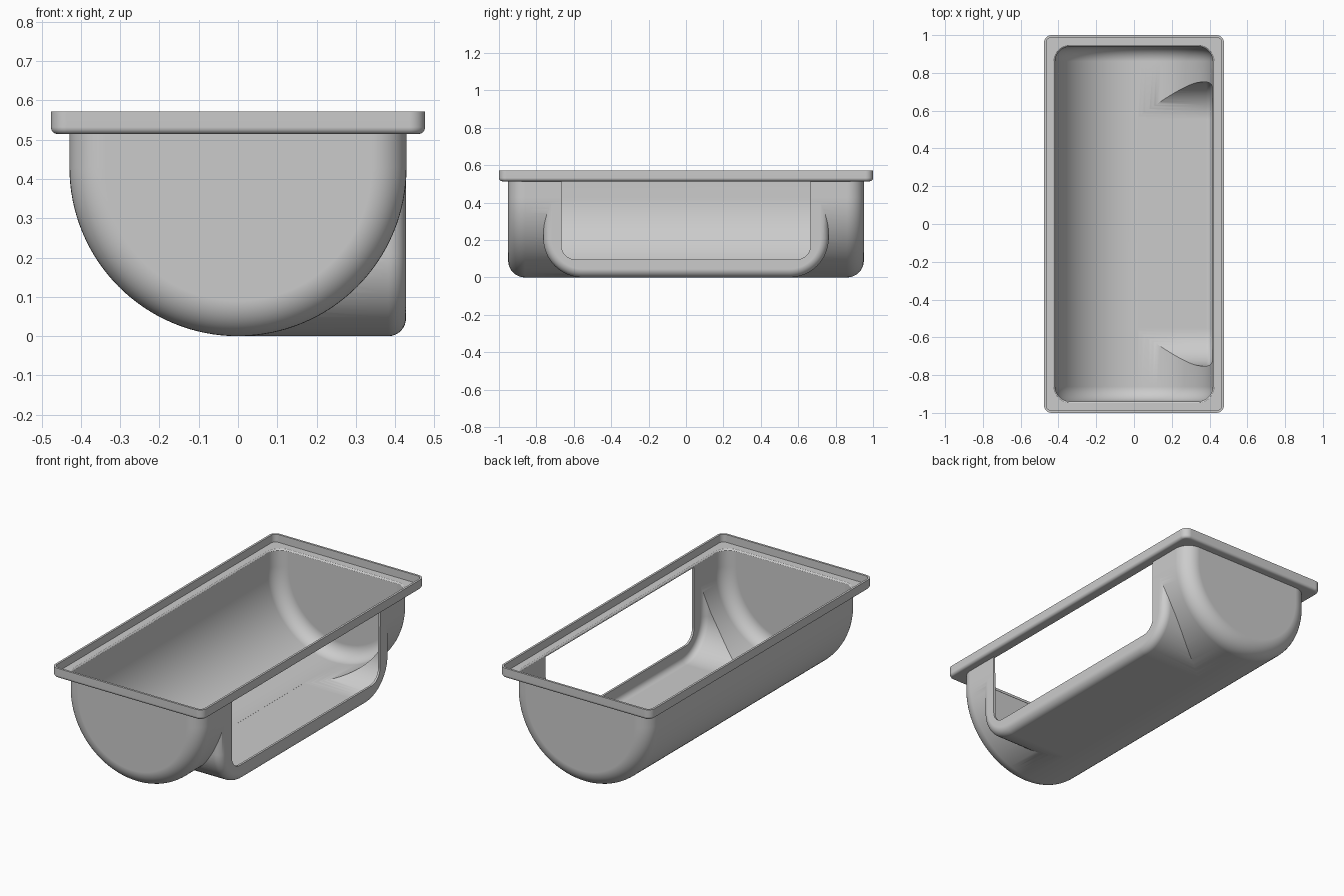
import bpy, bmesh
from math import sin, cos, pi, radians

if "Cube" in bpy.data.objects:
    bpy.data.objects.remove(bpy.data.objects["Cube"])

WALL = 0.012          # sheet thickness
RADIUS = 0.429        # half width of the round trough
HALF_LENGTH = 0.951
CORNER = 0.09         # rounding of the trough ends

grey = bpy.data.materials.new("plain_grey")
grey.use_nodes = True
colour = (0.6, 0.6, 0.6, 1)
grey.diffuse_color = colour
grey.node_tree.nodes["Principled BSDF"].inputs["Base Color"].default_value = colour


def arc(cx, cy, r, start, end, steps):
    angles = [radians(start + (end - start) * i / steps) for i in range(steps + 1)]
    return [(cx + r * cos(a), cy + r * sin(a)) for a in angles]


def loft(name, rings, closed=False):
    """Skin a list of equal-length point rings into a solid."""
    bm = bmesh.new()
    rows = [[bm.verts.new(p) for p in ring] for ring in rings]
    pairs = list(zip(rows, rows[1:]))
    if closed:
        pairs.append((rows[-1], rows[0]))
    else:
        bm.faces.new(rows[0])
        bm.faces.new(rows[-1])
    for a, b in pairs:
        for i in range(len(a)):
            j = (i + 1) % len(a)
            bm.faces.new((a[i], a[j], b[j], b[i]))
    bmesh.ops.recalc_face_normals(bm, faces=bm.faces)
    mesh = bpy.data.meshes.new(name)
    bm.to_mesh(mesh)
    bm.free()
    mesh.materials.append(grey)
    obj = bpy.data.objects.new(name, mesh)
    bpy.context.collection.objects.link(obj)
    return obj


def trough(name, t, top):
    """Half-round trough with rounded ends, inset by t."""
    r, end = CORNER - t, HALF_LENGTH - t
    steps = [(r * (1 - sin(a)), end - r + r * cos(a))
             for a in [pi / 2 * i / 10 for i in range(11)]]
    sections = [(d, -y) for d, y in steps] + [(d, y) for d, y in reversed(steps)]
    rings = []
    for d, y in sections:
        w = RADIUS - t - d
        outline = [(-w, top)] + arc(0, RADIUS, w, 180, 360, 64) + [(w, top)]
        rings.append([(x, y, z) for x, z in outline])
    return loft(name, rings)


def u_outline(w, bottom, top, r):
    """U shape in the side plane with rounded lower corners."""
    return ([(-w, top)] + arc(r - w, bottom + r, r, 180, 270, 16)
            + arc(w - r, bottom + r, r, 270, 360, 16) + [(w, top)])


def side_bay(name, t):
    """Squared bulge along the open side, inset by t."""
    face, e = RADIUS - 0.0015 - t, 0.045 - t
    sections = [(0.02, 0)]
    for i in range(9):
        a = pi / 2 * i / 8
        sections.append((face - e + e * sin(a), e * (1 - cos(a))))
    return loft(name, [[(x, y, z) for y, z in
                        u_outline(0.763 - t - d, t + d, 0.5, 0.21 - t - d)]
                       for x, d in sections])


def combine(target, tool, operation):
    mod = target.modifiers.new(operation, 'BOOLEAN')
    mod.operation, mod.object, mod.solver = operation, tool, 'EXACT'
    bpy.context.view_layer.objects.active = target
    bpy.ops.object.modifier_apply(modifier=mod.name)
    bpy.data.objects.remove(tool)


def finish(obj):
    bpy.ops.object.select_all(action='DESELECT')
    obj.select_set(True)
    bpy.context.view_layer.objects.active = obj
    bpy.ops.object.shade_smooth_by_angle(angle=radians(30))
    mod = obj.modifiers.new("even_shading", 'WEIGHTED_NORMAL')
    mod.keep_sharp = True


# Basin shell: outer form minus inner form
basin = trough("basin", 0, 0.52)
combine(basin, side_bay("outer_bay", 0), 'UNION')
hollow = trough("hollow", WALL, 0.6)
combine(hollow, side_bay("inner_bay", WALL), 'UNION')
combine(basin, hollow, 'DIFFERENCE')

# Large opening in the bay wall
window = loft("window", [[(x, y, z) for y, z in u_outline(0.666, 0.096, 0.6, 0.075)]
                         for x in (0.3, 0.6)])
combine(basin, window, 'DIFFERENCE')
finish(basin)


# Rim: stepped flange swept round a rounded rectangle
def rounded_rectangle(w, l, r, z):
    points = []
    for sx, sy, start in ((1, 1, 0), (-1, 1, 90), (-1, -1, 180), (1, -1, 270)):
        points += arc(sx * (w - r), sy * (l - r), r, start, start + 90, 10)
    return [(x, y, z) for x, y in points]


LIP, REACH = 0.476, 1.0
inner = (RADIUS - WALL, HALF_LENGTH - WALL, CORNER - WALL)
rings = [rounded_rectangle(*inner, 0.514)]
# rounded shoulder into the basin
for g, z in ((0, 0.52), (0.003, 0.525), (0.008, 0.528)):
    rings.append(rounded_rectangle(inner[0] + g, inner[1] + g, inner[2] + g, z))
# ledge, upright lip and rounded lower edge
for inset, z in ((WALL, 0.528), (WALL, 0.572), (0, 0.572), (0, 0.532),
                 (0.001, 0.525), (0.005, 0.519), (0.01, 0.516), (0.017, 0.514)):
    rings.append(rounded_rectangle(LIP - inset, REACH - inset, 0.04 - inset, z))
rim = loft("rim", rings, closed=True)
finish(rim)
